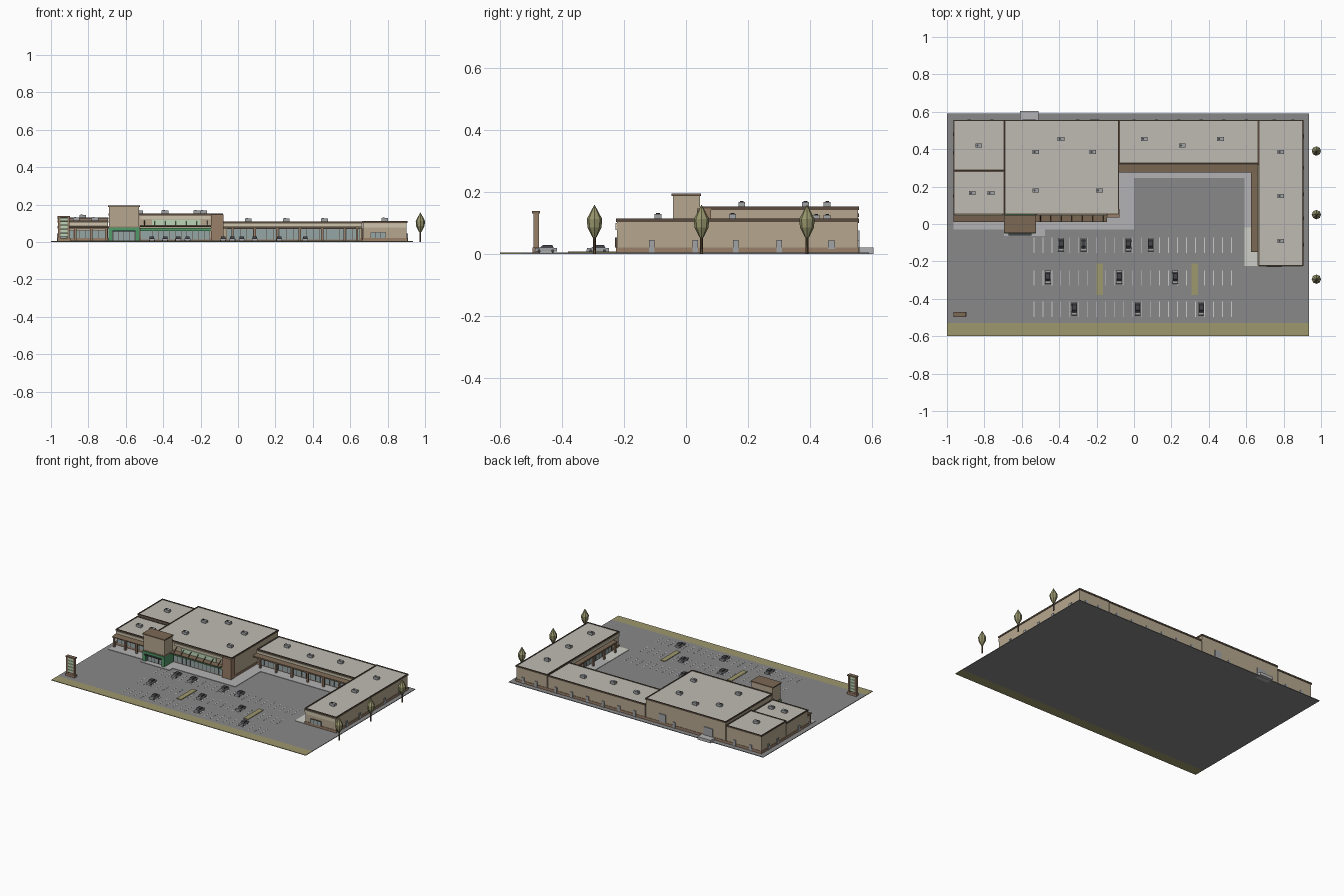
import bpy, bmesh
from math import pi
from mathutils import Matrix, Vector

if "Cube" in bpy.data.objects:
    bpy.data.objects.remove(bpy.data.objects["Cube"])

def mat(name, r, g, b):
    m = bpy.data.materials.new(name)
    m.diffuse_color = (r, g, b, 1)
    m.use_nodes = True
    m.node_tree.nodes["Principled BSDF"].inputs["Base Color"].default_value = m.diffuse_color
    return m

WALL = mat("tan_wall", .47, .39, .28)
BASE = mat("brown_masonry", .32, .21, .14)
TRIM = mat("dark_trim", .10, .07, .05)
CANOPY = mat("brown_canopy", .20, .14, .09)
CREAM = mat("cream_band", .62, .56, .42)
ROOF = mat("roof_membrane", .52, .50, .45)
GLASS = mat("glass", .30, .38, .38)
GREEN = mat("green_frame", .08, .32, .14)
MINT = mat("pale_green_panel", .50, .66, .46)
ASPHALT = mat("asphalt", .25, .25, .25)
WALK = mat("concrete", .45, .45, .46)
PAD = mat("pale_concrete", .62, .62, .57)
GRASS = mat("dry_grass", .34, .31, .15)
LINE = mat("paint", .62, .62, .60)
METAL = mat("metal", .36, .37, .38)
DARK = mat("dark_metal", .06, .06, .07)
LEAF = mat("leaves", .31, .30, .15)
BARK = mat("bark", .14, .09, .05)

def finish(name, bm, m):
    me = bpy.data.meshes.new(name)
    bm.to_mesh(me)
    bm.free()
    me.materials.append(m)
    ob = bpy.data.objects.new(name, me)
    bpy.context.collection.objects.link(ob)
    return ob

def boxes(name, m, items):
    """One object from boxes given as (x0, x1, y0, y1, z0, z1)."""
    bm = bmesh.new()
    for x0, x1, y0, y1, z0, z1 in items:
        mx = Matrix.Translation(((x0 + x1) / 2, (y0 + y1) / 2, (z0 + z1) / 2))
        bmesh.ops.create_cube(bm, size=1, matrix=mx @ Matrix.Diagonal((x1 - x0, y1 - y0, z1 - z0, 1)))
    return finish(name, bm, m)

def prism(name, m, pts, x0, x1):
    """Extrude a (y, z) profile along x."""
    bm = bmesh.new()
    f = bm.faces.new([bm.verts.new((x0, y, z)) for y, z in pts])
    r = bmesh.ops.extrude_face_region(bm, geom=[f])
    bmesh.ops.translate(bm, vec=(x1 - x0, 0, 0), verts=[v for v in r["geom"] if isinstance(v, bmesh.types.BMVert)])
    bmesh.ops.recalc_face_normals(bm, faces=bm.faces)
    return finish(name, bm, m)

G = .004  # paving level

# Site paving
boxes("parking_lot", ASPHALT, [(-1, .935, -.53, .59, 0, G)])
boxes("grass_verge", GRASS, [(-1, .935, -.60, -.53, 0, G)])
boxes("sidewalk", WALK, [(-.965, -.475, -.03, .05, G, .007), (-.695, -.475, -.065, -.03, G, .007),
                         (-.475, -.08, -.03, .05, G, .007), (-.08, 0, -.03, .32, G, .007),
                         (0, .665, .245, .32, G, .007), (.59, .665, -.02, .245, G, .007)])
boxes("corner_pad", PAD, [(.59, .665, -.225, -.02, G, .007)])
boxes("planting_islands", GRASS, [(x, x + .034, -.38, -.21, G, .008) for x in (-.2, .308)])
boxes("parking_stripes", LINE, [(-.537 + .048 * i, -.533 + .048 * i, y, y + .082, G, .0048)
                                for y in (-.155, -.33, -.497) for i in range(23)])

# Flat-roofed blocks: walls, masonry plinth, roof and parapet coping
def block(name, x0, x1, y0, y1, h):
    boxes(name + "_walls", WALL, [(x0 + .003, x1 - .003, y0 + .003, y1 - .003, G, h - .008)])
    boxes(name + "_plinth", BASE, [(x0, x1, y0, y1, G, .021)])
    boxes(name + "_roof", ROOF, [(x0 + .004, x1 - .004, y0 + .004, y1 - .004, h - .008, h - .004)])
    boxes(name + "_coping", TRIM, [(x0, x1, y0, y0 + .006, h - .011, h), (x0, x1, y1 - .006, y1, h - .011, h),
                                   (x0, x0 + .006, y0 + .006, y1 - .006, h - .011, h),
                                   (x1 - .006, x1, y0 + .006, y1 - .006, h - .011, h)])

block("rear_left_store", -.965, -.693, .285, .557, .130)
block("front_left_store", -.965, -.693, .050, .285, .115)
block("anchor_store", -.693, -.080, .050, .557, .152)
block("middle_shops", -.080, .665, .322, .557, .110)
block("right_wing", .665, .905, -.225, .557, .113)

# Glazing with dark mullions along a front (axis x) or a west side (axis y)
def storefront(name, axis, a0, a1, face, n, z0=.012, z1=.068):
    step = (a1 - a0) / n
    def put(a, b, d, lo, hi):
        return (a, b, face - d, face + .004, lo, hi) if axis == "x" else (face - d, face + .004, a, b, lo, hi)
    boxes(name + "_glass", GLASS, [put(a0, a1, .002, z0, z1)])
    bars = [put(a0 + step * i - .0012, a0 + step * i + .0012, .004, z0, z1) for i in range(n + 1)]
    boxes(name + "_mullions", TRIM, bars + [put(a0, a1, .004, z1, z1 + .003)])

storefront("left_store", "x", -.95, -.71, .05, 7, .022, .06)
storefront("anchor", "x", -.52, -.15, .05, 12, .012, .058)
storefront("middle", "x", -.06, .65, .322, 20)
storefront("wing_side", "y", -.14, .31, .665, 13)
storefront("wing_front", "x", .71, .79, -.225, 3, .02, .05)

# Cream sign fascias and pale green panels
boxes("cream_fascias", CREAM, [(-.08, .664, .317, .323, .082, .099), (.660, .666, -.222, .318, .082, .101),
                               (-.96, -.70, .046, .052, .086, .103), (.668, .902, -.227, -.22, .076, .100),
                               (-.52, -.146, .046, .052, .122, .138)])
boxes("anchor_green_band", GREEN, [(-.525, -.135, .038, .05, .058, .074)])
boxes("anchor_sign_panel", MINT, [(-.46, -.20, .045, .052, .090, .120)])

# Canopies: slabs with thin dark edges, slender posts and braces
prism("left_store_canopy", CANOPY, [(.01, .072), (.05, .072), (.05, .084), (.01, .078)], -.965, -.693)
prism("anchor_canopy", CANOPY, [(.01, .080), (.05, .080), (.05, .088), (.01, .086)], -.525, -.145)
prism("middle_canopy", CANOPY, [(.275, .072), (.322, .072), (.322, .084), (.275, .081)], -.08, .665)
boxes("wing_canopy", CANOPY, [(.625, .665, -.15, .275, .072, .082)])
boxes("canopy_columns", BASE,
      [(x - .006, x + .006, .280, .292, .007, .072) for x in (-.03, .09, .21, .33, .45, .57)] +
      [(.630, .642, y - .006, y + .006, .007, .072) for y in (-.14, -.02, .10, .21, .283)] +
      [(x - .006, x + .006, .014, .026, .007, .072) for x in (-.955, -.87, -.785, -.705)])
for i in range(7):
    x = -.50 + .056 * i
    prism("canopy_brace", TRIM, [(.012, .086), (.015, .086), (.05, .112), (.05, .116)], x - .0015, x + .0015)
boxes("anchor_end_pier", BASE, [(-.145, -.078, .036, .08, G, .146)])

# Entrance tower with green portal
boxes("entrance_tower", WALL, [(-.690, -.530, -.042, .045, .075, .187)])
boxes("tower_cap_roof", CANOPY, [(-.695, -.525, -.047, .048, .186, .194)])
boxes("tower_soffit_band", BASE, [(-.693, -.527, -.044, .047, .075, .082)])
boxes("portal_frame", GREEN, [(-.693, -.672, -.047, .05, .007, .075), (-.548, -.527, -.047, .05, .007, .075),
                              (-.693, -.527, -.050, .05, .058, .076)])
boxes("portal_canopy", DARK, [(-.672, -.548, -.062, -.045, .056, .061)])
boxes("portal_glass", GLASS, [(-.672, -.548, -.030, -.02, .007, .058)])
boxes("portal_mullions", TRIM, [(x - .0015, x + .0015, -.033, -.03, .007, .058)
                                for x in (-.665, -.638, -.61, -.582, -.555)])

# Service doors, meter boxes, loading dock
boxes("side_doors", METAL, [(.9, .908, y - .009, y + .009, G, .044) for y in (-.11, .03, .16, .30)])
boxes("rear_doors", METAL, [(x - .009, x + .009, .55, .560, G, .044)
                            for x in (-.88, -.76, -.30, 0, .12, .24, .36, .48, .60, .75, .85)])
boxes("left_doors", METAL, [(-.968, -.96, y - .009, y + .009, G, .044) for y in (.15, .38, .48)])
boxes("loading_door", METAL, [(-.235, -.185, .55, .560, .021, .075), (-.595, -.525, .55, .560, .02, .075)])
boxes("meter_box", METAL, [(.9, .909, .457, .481, .016, .042)])
boxes("loading_dock", WALK, [(-.61, -.51, .555, .605, 0, .020)])

# Rooftop units: curb, cabinet, fan
units = {.126: [(-.83, .42)], .111: [(-.865, .165), (-.765, .165)],
         .148: [(-.39, .455), (-.525, .385), (-.22, .385), (-.525, .18), (-.185, .18)],
         .106: [(.055, .455), (.258, .42), (.462, .455)], .109: [(.785, .385), (.785, .15), (.785, -.09)]}
spots = [(x, y, z) for z, p in units.items() for x, y in p]
boxes("roof_unit_curbs", DARK, [(x - .014, x + .014, y - .008, y + .008, z - .001, z + .003) for x, y, z in spots])
boxes("roof_unit_cabinets", METAL, [(x - .018, x + .018, y - .011, y + .011, z + .003, z + .019) for x, y, z in spots])
bm = bmesh.new()
for x, y, z in spots:
    bmesh.ops.create_cone(bm, cap_ends=True, segments=8, radius1=.006, radius2=.006, depth=.003,
                          matrix=Matrix.Translation((x - .007, y, z + .0205)))
finish("roof_unit_fans", bm, DARK)

# Pylon sign with stacked panels
boxes("pylon_base", BASE, [(-.965, -.895, -.495, -.471, G, .020)])
boxes("pylon_posts", BASE, [(-.962, -.950, -.492, -.474, .02, .132), (-.912, -.900, -.492, -.474, .02, .132)])
boxes("pylon_cap", CANOPY, [(-.965, -.897, -.496, -.470, .130, .138)])
boxes("pylon_panels", MINT, [(-.950, -.912, -.490, -.476, z, z + .018) for z in (.028, .049, .070, .091, .111)])

# Parked cars
cars = [(-.39, -.11), (-.27, -.11), (-.03, -.11), (.09, -.11), (-.46, -.285), (-.08, -.285), (.22, -.285),
        (-.32, -.452), (.02, -.452), (.36, -.452)]
for x, y in cars:
    prism("car_body", METAL, [(y - .036, .008), (y + .036, .008), (y + .036, .019), (y - .034, .018)],
          x - .015, x + .015)
    prism("car_cabin", DARK, [(y - .020, .0185), (y + .026, .0185), (y + .020, .029), (y - .008, .029)],
          x - .012, x + .012)
bm = bmesh.new()
for x, y in cars:
    for sx in (-.0135, .0135):
        for sy in (-.022, .022):
            m = Matrix.Translation((x + sx, y + sy, .0095)) @ Matrix.Rotation(pi / 2, 4, "Y")
            bmesh.ops.create_cone(bm, cap_ends=True, segments=8, radius1=.0055, radius2=.0055, depth=.004, matrix=m)
finish("car_wheels", bm, DARK)

# Low-poly trees: trunk and stacked faceted crown
for ty in (.39, .05, -.295):
    trunk, crown = bmesh.new(), bmesh.new()
    bmesh.ops.create_cone(trunk, cap_ends=True, segments=6, radius1=.005, radius2=.004, depth=.07,
                          matrix=Matrix.Translation((.975, ty, .035)))
    for z0, z1, r0, r1 in ((.052, .085, .006, .0225), (.085, .112, .0225, .025), (.112, .157, .025, .001)):
        bmesh.ops.create_cone(crown, segments=8, radius1=r0, radius2=r1, depth=z1 - z0, cap_ends=False,
                              matrix=Matrix.Translation((.975, ty, (z0 + z1) / 2)))
    bmesh.ops.remove_doubles(crown, verts=crown.verts, dist=.0005)
    finish("tree_trunk", trunk, BARK)
    finish("tree_crown", crown, LEAF)
